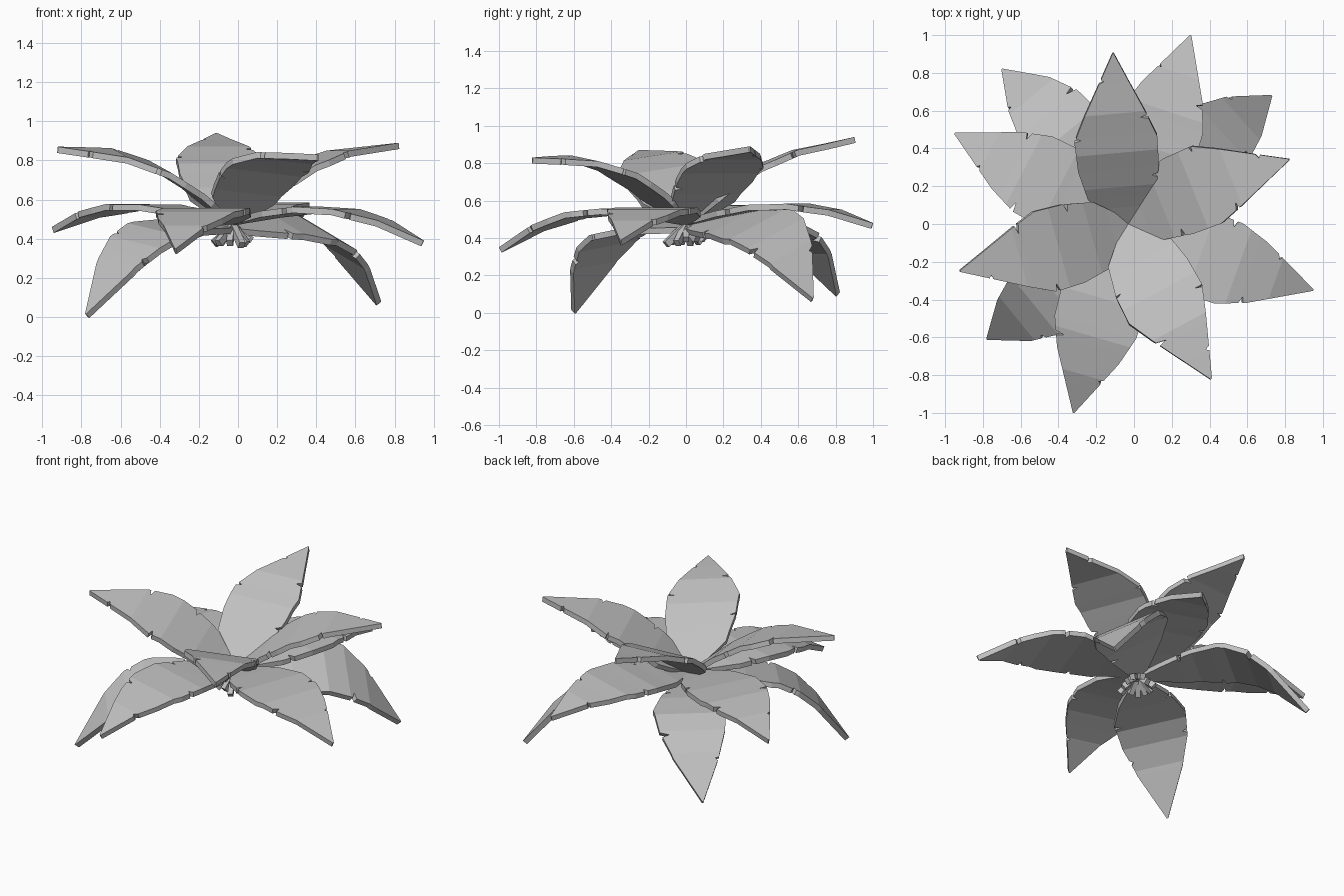
import bpy, bmesh, math, random
from mathutils import Vector

random.seed(4)
if "Cube" in bpy.data.objects:
    bpy.data.objects.remove(bpy.data.objects["Cube"], do_unlink=True)

grey = bpy.data.materials.new("leaf_grey")
grey.use_nodes = True
grey.diffuse_color = (0.53, 0.53, 0.53, 1)
grey.node_tree.nodes["Principled BSDF"].inputs["Base Color"].default_value = (0.53, 0.53, 0.53, 1)

CENTRE = Vector((-0.03, 0, 0))

# Per tier: height and half width along the leaf (0 = stalk, 1 = tip)
TIERS = {
    "upper": dict(
        height=[(0, .5), (.1, .57), (.22, .66), (.42, .775), (.65, .85), (1, .89)],
        width=[(0, .02), (.05, .08), (.16, .18), (.33, .215), (.5, .22), (.65, .16), (1, .004)]),
    "middle": dict(
        height=[(0, .5), (.2, .54), (.4, .565), (.6, .555), (.8, .5), (1, .4)],
        width=[(0, .02), (.08, .08), (.22, .18), (.4, .23), (.55, .225), (.7, .17), (1, .004)]),
    "lower": dict(
        height=[(0, .46), (.35, .485), (.55, .47), (.68, .415), (.8, .32), (1, .08)],
        width=[(0, .02), (.12, .08), (.3, .16), (.5, .22), (.68, .2), (.82, .14), (1, .004)]),
}

# Tier, tip position, left/right imbalance, sideways slope (positive lifts the left edge)
LEAVES = [
    ("upper", (-.11, .90, .94), .12, 0), ("upper", (.82, .34, .89), .18, 0),
    ("upper", (.41, -.82, .83), -.12, -.1), ("upper", (-.92, -.25, .87), .1, -.15),
    ("middle", (-.95, .48, .46), 0, 0), ("middle", (.30, 1.0, .48), 0, 0),
    ("middle", (.95, -.35, .39), -.08, 0), ("middle", (-.32, -1.0, .35), -.07, 0),
    ("lower", (-.70, .82, .11), -.2, 0), ("lower", (.73, .68, .08), .12, .4),
    ("lower", (-.78, -.61, .015), .1, -.15),
]


def sample(table, u):
    for (a, p), (b, q) in zip(table, table[1:]):
        if u <= b:
            return p + (q - p) * (u - a) / (b - a)
    return table[-1][1]


def add_object(name, bm):
    mesh = bpy.data.meshes.new(name)
    bm.to_mesh(mesh)
    bm.free()
    mesh.materials.append(grey)
    obj = bpy.data.objects.new(name, mesh)
    bpy.context.collection.objects.link(obj)
    return obj


def make_leaf(name, tier, tip, skew, roll):
    height, width = TIERS[tier]["height"], TIERS[tier]["width"]
    reach = Vector(tip) - CENTRE
    reach.z = 0
    side = Vector((-reach.y, reach.x, 0)).normalized()
    side.z = roll
    lift = tip[2] - height[-1][1]

    # Rows at each bend, plus three rows for every torn notch
    rows = {u: (0, 0) for u, _ in height + width}
    for k, base in enumerate((.3, .52, .66, .8)):
        u = base + random.uniform(-.05, .05)
        depth = random.uniform(.03, .05) if base < .7 else .02
        cut = (depth, 0) if k % 2 else (0, depth)
        rows.update({u - .012: (0, 0), u: cut, u + .012: (0, 0)})

    bm = bmesh.new()
    previous = None
    for u in sorted(rows):
        mid = CENTRE + reach * u
        mid.z = sample(height, u) + lift * u ** 2
        w = sample(width, u)
        left = bm.verts.new(mid + side * (w * (1 + skew) - rows[u][0]))
        right = bm.verts.new(mid - side * (w * (1 - skew) - rows[u][1]))
        if previous:
            bm.faces.new((previous[0], previous[1], right, left))
        previous = (left, right)
    obj = add_object(name, bm)
    solid = obj.modifiers.new("thickness", "SOLIDIFY")
    solid.thickness = 0.032
    solid.offset = -1


def make_stalk(name, angle):
    # Short square stalk flaring down and out below the leaf bases
    out = Vector((math.cos(angle), math.sin(angle), 0))
    side = Vector((-out.y, out.x, 0)) * 0.016
    spread = random.uniform(.075, .12)
    path = [(0.0, .47), (spread * .4, .43), (spread, .385 + random.uniform(-.02, .015))]
    bm = bmesh.new()
    rings = []
    for r, z in path:
        p = CENTRE + out * r + Vector((0, 0, z))
        thick = out * 0.012 + Vector((0, 0, 0.014))
        rings.append([bm.verts.new(p + side * a + thick * b)
                      for a, b in ((-1, -1), (1, -1), (1, 1), (-1, 1))])
    for lo, hi in zip(rings, rings[1:]):
        for i in range(4):
            j = (i + 1) % 4
            bm.faces.new((lo[i], lo[j], hi[j], hi[i]))
    bm.faces.new(rings[0])
    bm.faces.new(rings[-1])
    bmesh.ops.recalc_face_normals(bm, faces=bm.faces)
    add_object(name, bm)


for n, (tier, tip, skew, roll) in enumerate(LEAVES, 1):
    make_leaf(f"{tier}_leaf_{n}", tier, tip, skew, roll)
    make_stalk(f"stalk_{n}", math.tau * n / len(LEAVES))
